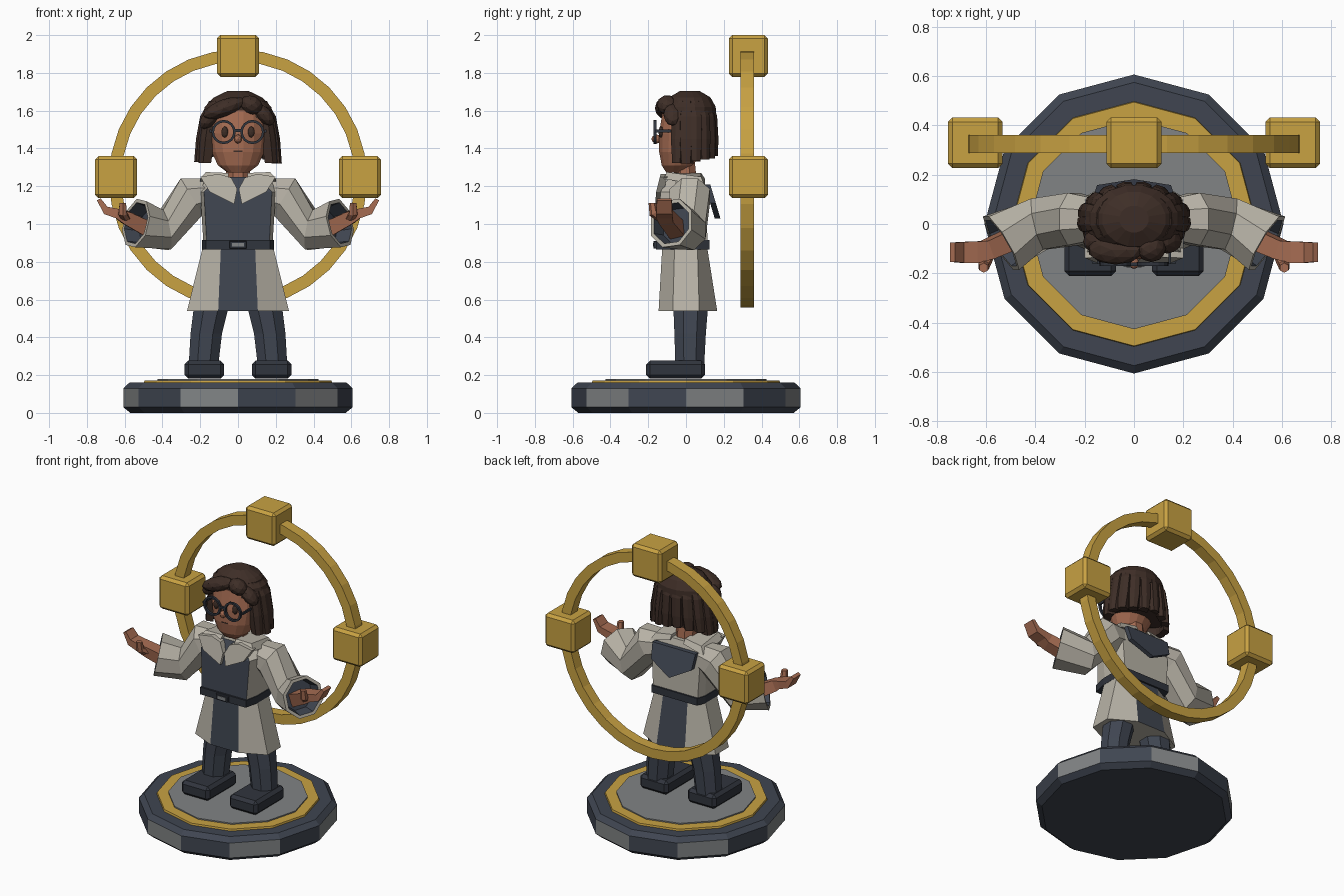
import bpy, bmesh, math, random
from mathutils import Vector, Matrix

if "Cube" in bpy.data.objects:
    bpy.data.objects.remove(bpy.data.objects["Cube"])

random.seed(4)
X, Y, Z = Vector((1, 0, 0)), Vector((0, 1, 0)), Vector((0, 0, 1))


def material(name, r, g, b):
    m = bpy.data.materials.new(name)
    m.diffuse_color = (r, g, b, 1)
    m.use_nodes = True
    m.node_tree.nodes["Principled BSDF"].inputs["Base Color"].default_value = m.diffuse_color
    return m


GOLD = material("gold", 0.58, 0.36, 0.055)
NAVY = material("navy", 0.05, 0.06, 0.082)
DARK = material("dark_navy", 0.03, 0.035, 0.047)
GREY = material("stone_grey", 0.22, 0.23, 0.235)
COAT = material("coat", 0.48, 0.45, 0.385)
SKIN = material("skin", 0.38, 0.15, 0.085)
HAIR = material("hair_brown", 0.048, 0.027, 0.02)


def finish(name, bm, mats, rule=None):
    bmesh.ops.recalc_face_normals(bm, faces=bm.faces[:])
    bm.normal_update()
    bm.faces.index_update()
    if rule:
        for f in bm.faces:
            f.material_index = rule(f)
    me = bpy.data.meshes.new(name)
    bm.to_mesh(me)
    bm.free()
    for m in mats:
        me.materials.append(m)
    ob = bpy.data.objects.new(name, me)
    bpy.context.collection.objects.link(ob)
    return ob


def ring(c, t, ru, rv, n, phase=0.5):
    """Ellipse of n points around c, across direction t."""
    t = Vector(t).normalized()
    u = Y.cross(t).normalized()
    v = t.cross(u)
    ang = [2 * math.pi * (i + phase) / n for i in range(n)]
    return [Vector(c) + u * ru * math.cos(a) + v * rv * math.sin(a) for a in ang]


def loft(name, rings, mats, rule=None, s=1, closed=False):
    bm = bmesh.new()
    rows = [[bm.verts.new((p[0] * s, p[1], p[2])) for p in r] for r in rings]
    n = len(rows[0])
    pairs = list(zip(rows, rows[1:] + (rows[:1] if closed else [])))
    for a, b in pairs:
        for i in range(n):
            j = (i + 1) % n
            bm.faces.new((a[i], a[j], b[j], b[i]))
    if not closed:
        bm.faces.new(rows[0])
        bm.faces.new(rows[-1])
    return finish(name, bm, mats, rule)


def box(name, c, size, mat, bevel=0.0):
    bm = bmesh.new()
    bmesh.ops.create_cube(bm, size=1)
    bmesh.ops.scale(bm, vec=size, verts=bm.verts)
    if bevel:
        bmesh.ops.bevel(bm, geom=bm.edges[:], offset=bevel, segments=1, affect='EDGES')
    bmesh.ops.translate(bm, vec=c, verts=bm.verts)
    return finish(name, bm, [mat])


def ball(name, c, radii, mat, tilt=0.0):
    bm = bmesh.new()
    mx = Matrix.Translation(c) @ Matrix.Rotation(tilt, 4, 'Y') @ Matrix.Diagonal((*radii, 1))
    bmesh.ops.create_icosphere(bm, subdivisions=2, radius=1, matrix=mx)
    return finish(name, bm, [mat])


def hoop(name, c, r_out, r_in, half, n, mat):
    """Upright square-section ring facing the front."""
    rings = []
    for i in range(n):
        a = 2 * math.pi * i / n
        d = Vector((math.cos(a), 0, math.sin(a)))
        rings.append([Vector(c) + d * r + Y * h for r, h in
                      ((r_out, -half), (r_out, half), (r_in, half), (r_in, -half))])
    return loft(name, rings, [mat], closed=True)


def plate(name, pts, y_at, thick, mat, s=1):
    """Flat x-z outline, placed on a slope and given thickness."""
    front = [(x, y_at(x, z), z) for x, z in pts]
    return loft(name, [front, [(x, y + thick, z) for x, y, z in front]], [mat], s=s)


def octo(z, a, w, f, m, b):
    """Eight-sided body section: panel half width, half width, front, middle, back."""
    return [(-a, -f, z), (a, -f, z), (w, -m, z), (w, m, z),
            (a, b, z), (-a, b, z), (-w, m, z), (-w, -m, z)]


# Pedestal with alternating side panels, gold trim and stone top
def panel(f):
    c = f.calc_center_median()
    k = int(math.degrees(math.atan2(c.y, c.x)) % 360 // 30)
    return 1 if abs(f.normal.z) < 0.1 and k % 2 == 0 else 0


def disc(z, r):
    return ring((0, 0, z), Z, r, r, 12, 0)


loft("pedestal", [disc(0, .57), disc(.03, .607), disc(.13, .607), disc(.16, .575)],
     [NAVY, GREY], panel)
loft("pedestal_trim", [disc(.15, .5), disc(.172, .495)], [GOLD])
loft("pedestal_top", [disc(.15, .427), disc(.18, .427)], [GREY])

# Large hoop and its three cubes
hoop("large_hoop", (0, .325, 1.24), .683, .618, .036, 32, GOLD)
for label, x, z in (("top", 0, 1.89), ("left", -.645, 1.248), ("right", .645, 1.248)):
    box(label + "_cube", (x, .33, z), (.222, .206, .222), GOLD, .018)

# Skirt with navy centre panels, torso with navy front, belt
loft("coat_skirt", [octo(.54, .105, .27, .145, .07, .165), octo(.89, .09, .183, .125, .06, .11)],
     [COAT, NAVY], lambda f: int(abs(f.normal.y) > .8 and abs(f.calc_center_median().x) < .02))
loft("torso", [octo(.88, .165, .182, .15, .06, .115), octo(1.17, .18, .2, .135, .06, .105),
               octo(1.25, .1, .17, .09, .05, .08)],
     [COAT, NAVY], lambda f: int(f.normal.y < -.6))
loft("belt", [octo(.866, .17, .19, .16, .065, .125), octo(.914, .17, .19, .16, .065, .125)], [DARK])
box("buckle", (0, -.163, .89), (.092, .02, .042), DARK, .004)
box("buckle_plate", (0, -.172, .89), (.062, .008, .02), GREY)

# Collar: back flap and front lapels
plate("back_flap", [(-.16, 1.21), (-.15, 1.11), (0, 1.03), (.15, 1.11), (.16, 1.21)],
      lambda x, z: .098 + (1.21 - z) * .3, .03, NAVY)
for s, side in ((-1, "left_"), (1, "right_")):
    plate(side + "lapel", [(.035, 1.245), (.004, 1.185), (.02, 1.105), (.15, 1.17),
                           (.2, 1.25), (.1, 1.265)],
          lambda x, z: -.163 + max(0, z - 1.15) * .25, .04, COAT, s)
    loft(side + "shoulder_collar",
         [[(.05, -.12, 1.245), (.2, -.12, 1.24), (.2, .1, 1.2), (.05, .1, 1.24)],
          [(.05, -.09, 1.27), (.17, -.1, 1.275), (.17, .08, 1.25), (.05, .08, 1.27)]], [COAT], s=s)

    # Sleeve, folded inward at the cuff to make a navy lining
    cuff_t = (.83, -.5, .2)
    loft(side + "sleeve", [
        ring((.15, .02, 1.16), (1, 0, -.2), .09, .09, 8),
        ring((.245, .02, 1.145), (1, 0, -.6), .122, .115, 8),
        ring((.385, 0, .968), (1, -.25, -.2), .115, .115, 8),
        ring((.54, -.078, 1.005), cuff_t, .136, .136, 8),
        ring((.54, -.078, 1.005), cuff_t, .115, .115, 8),
        ring((.47, -.04, .99), cuff_t, .1, .1, 8)],
        [COAT, NAVY], lambda f: int(f.index >= 32), s)

    # Hand with curled fingers and a raised thumb
    loft(side + "hand", [
        ring((.46, -.045, .965), (.8, -.35, .4), .06, .06, 4),
        ring((.595, -.105, 1.035), (.8, -.35, .4), .05, .055, 4),
        ring((.64, -.115, 1.055), (1, 0, .2), .036, .062, 4),
        ring((.70, -.115, 1.072), (1, 0, .45), .03, .06, 4),
        ring((.737, -.115, 1.13), (.5, 0, 1), .016, .055, 4)], [SKIN], s=s)
    loft(side + "thumb", [ring((.595, -.13, 1.03), (0, -.5, 1), .028, .028, 6),
                          ring((.61, -.17, 1.055), (0, -.5, 1), .025, .025, 6),
                          ring((.61, -.178, 1.11), Z, .02, .02, 6)], [SKIN], s=s)

    # Trouser leg and shoe
    loft(side + "leg", [ring((.182, .02, .26), Z, .085, .083, 8),
                        ring((.168, .022, .42), Z, .09, .09, 8),
                        ring((.14, .025, .57), Z, .1, .1, 8)], [NAVY], s=s)
    box(side + "shoe", (s * .178, -.055, .229), (.21, .312, .095), DARK, .02)

    # Spectacles, eye and ear piece
    hoop(side + "spectacle_rim", (s * .076, -.163, 1.487), .064, .051, .008, 16, DARK)
    ball(side + "eye", (s * .07, -.132, 1.487), (.018, .014, .03), HAIR)
    box(side + "spectacle_arm", (s * .146, -.112, 1.492), (.01, .1, .014), DARK)

box("spectacle_bridge", (0, -.163, 1.495), (.036, .014, .014), DARK)

# Neck, head, nose and mouth
loft("neck", [ring((0, .0, 1.2), Z, .07, .065, 8), ring((0, -.01, 1.34), Z, .066, .06, 8)], [SKIN])
loft("head", [ring((0, c, z), Z, rx, ry, 16) for z, rx, ry, c in (
    (1.272, .055, .045, -.06), (1.31, .108, .085, -.045), (1.38, .142, .112, -.032),
    (1.48, .157, .125, -.02), (1.6, .145, .115, -.01))], [SKIN])
ball("nose", (0, -.157, 1.45), (.02, .026, .024), SKIN)
box("mouth", (0, -.141, 1.385), (.05, .006, .006), HAIR)

# Hair: crown, inner mass, hanging locks and front rolls
loft("hair_crown", [ring((0, .02, z), Z, rx, ry, 16) for z, rx, ry in (
    (1.56, .192, .142), (1.62, .18, .14), (1.67, .13, .112), (1.703, .06, .055))], [HAIR])
loft("hair_inner", [ring((0, .045, 1.37), Z, .185, .1, 14),
                    ring((0, .04, 1.6), Z, .165, .1, 14)], [HAIR])
for i in range(12):
    a = math.radians(-30 + 240 * i / 11)
    d, t = Vector((math.cos(a), math.sin(a), 0)), Vector((-math.sin(a), math.cos(a), 0))
    low = 1.325 + .035 * max(0, math.sin(a)) + random.uniform(-.008, .015)
    rows = []
    for z, rx, ry, w, th in ((1.65, .135, .1, .03, .018), (1.57, .175, .12, .042, .025),
                             (1.45, .195, .125, .044, .027), (low, .208, .125, .034, .024)):
        c = Vector((d.x * rx, .02 + d.y * ry, z))
        rows.append([c - t * w - d * th, c - t * w * .7 + d * th * .8, c + d * th * 1.1,
                     c + t * w * .7 + d * th * .8, c + t * w - d * th])
    loft(f"hair_lock_{i + 1}", rows, [HAIR])
ball("fringe_roll_left", (-.075, -.105, 1.613), (.12, .06, .046), HAIR, -.35)
ball("fringe_roll_right", (.07, -.1, 1.63), (.062, .055, .05), HAIR, .4)
ball("fringe_side_right", (.135, -.07, 1.58), (.075, .05, .04), HAIR, .8)
ball("fringe_side_left", (-.15, -.07, 1.56), (.07, .05, .04), HAIR, -.8)
